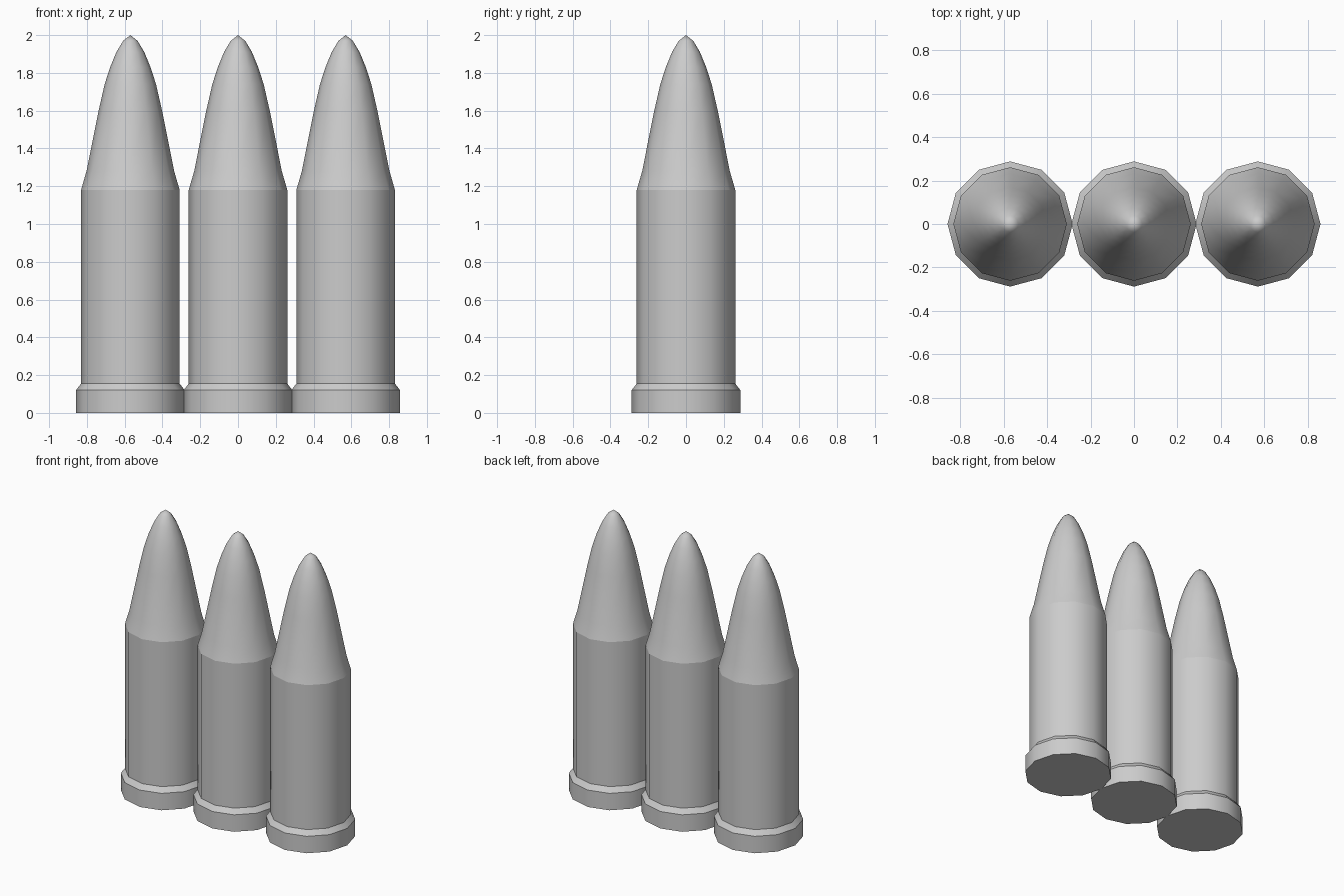
import bpy, bmesh, math

if "Cube" in bpy.data.objects:
    bpy.data.objects.remove(bpy.data.objects["Cube"])

SIDES = 12
# Half profile (radius, height) from base rim to just under the tip
PROFILE = [(0.288, 0.0), (0.288, 0.12), (0.261, 0.155), (0.261, 1.18),
           (0.232, 1.28), (0.168, 1.60), (0.136, 1.74), (0.107, 1.83),
           (0.074, 1.91), (0.038, 1.97)]
TIP_Z = 2.0


def cartridge(name, x):
    bm = bmesh.new()
    rings = []
    for r, z in PROFILE:
        rings.append([bm.verts.new((r * math.cos(2 * math.pi * i / SIDES),
                                    r * math.sin(2 * math.pi * i / SIDES), z))
                      for i in range(SIDES)])
    # Side walls
    for a, b in zip(rings, rings[1:]):
        for i in range(SIDES):
            j = (i + 1) % SIDES
            bm.faces.new((a[i], a[j], b[j], b[i]))
    # Flat base and nose tip
    bm.faces.new(rings[0][::-1])
    tip = bm.verts.new((0, 0, TIP_Z))
    for i in range(SIDES):
        bm.faces.new((rings[-1][i], rings[-1][(i + 1) % SIDES], tip))
    mesh = bpy.data.meshes.new(name)
    bm.to_mesh(mesh)
    # Smooth around the body, crisp rim and shoulder edges
    mesh.shade_smooth()
    sharp = mesh.attributes.new("sharp_edge", 'BOOLEAN', 'EDGE')
    for e in mesh.edges:
        za, zb = (mesh.vertices[v].co.z for v in e.vertices)
        sharp.data[e.index].value = abs(za - zb) < 1e-5 and za < 1.2
    bm.free()
    obj = bpy.data.objects.new(name, mesh)
    obj.location.x = x
    bpy.context.collection.objects.link(obj)


# Row of three standing side by side
for name, x in (("left_cartridge", -0.57), ("middle_cartridge", 0.0),
                ("right_cartridge", 0.57)):
    cartridge(name, x)
